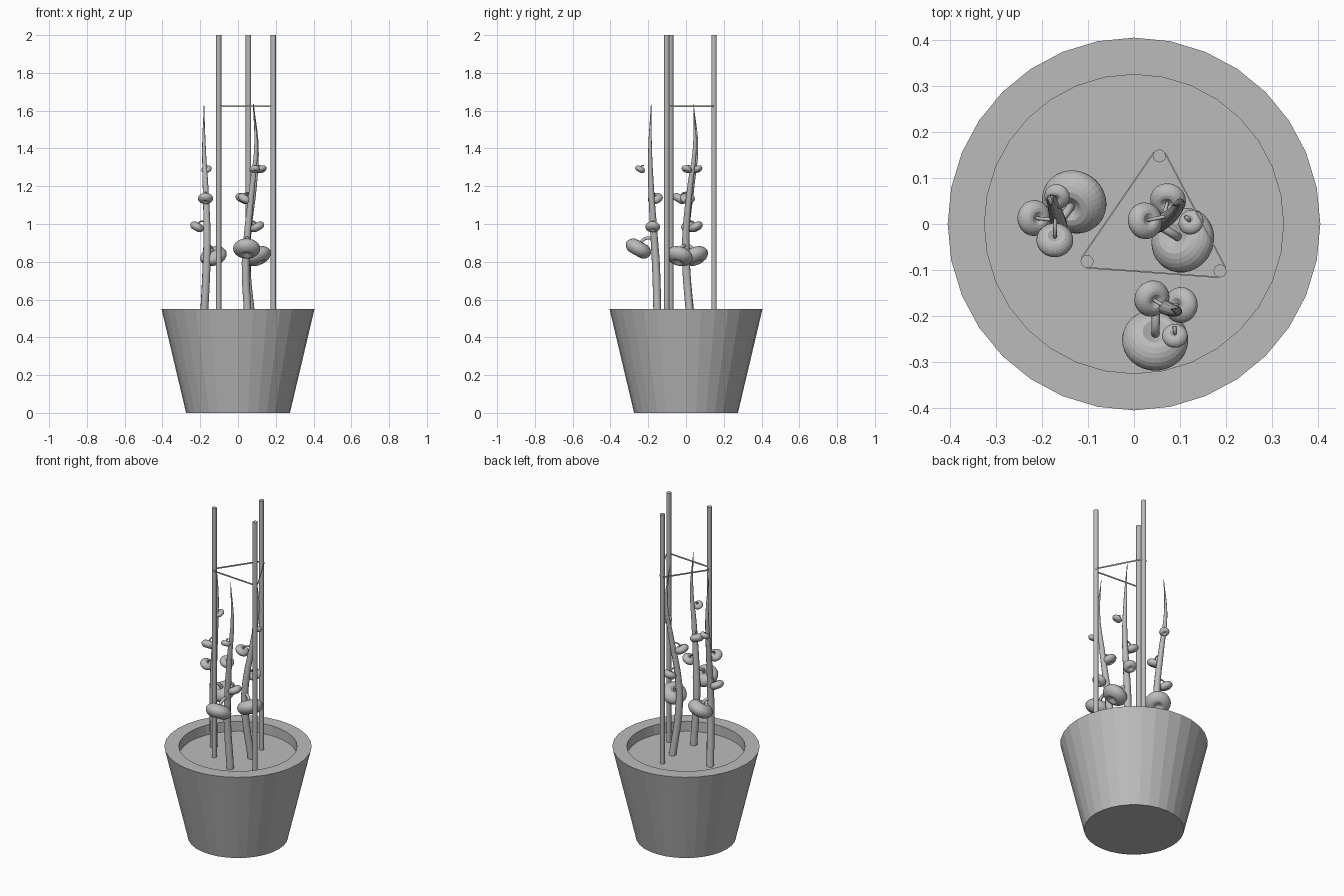
import bpy
import bmesh
import math
from mathutils import Vector

cube = bpy.data.objects.get("Cube")
if cube:
    bpy.data.objects.remove(cube, do_unlink=True)

grey = bpy.data.materials.new("plain_grey")
grey.use_nodes = True
grey.diffuse_color = (0.5, 0.5, 0.5, 1)
grey.node_tree.nodes["Principled BSDF"].inputs["Base Color"].default_value = (0.5, 0.5, 0.5, 1)


def add_object(name, mesh, smooth=False):
    obj = bpy.data.objects.new(name, mesh)
    bpy.context.scene.collection.objects.link(obj)
    mesh.materials.clear()
    mesh.materials.append(grey)
    for face in mesh.polygons:
        face.use_smooth = smooth
    return obj


def lathe(name, profile, sides):
    """Revolve (radius, height) points around the z axis."""
    bm = bmesh.new()
    verts = [bm.verts.new((r, 0, z)) for r, z in profile]
    edges = [bm.edges.new(pair) for pair in zip(verts, verts[1:])]
    bmesh.ops.spin(bm, geom=verts + edges, cent=(0, 0, 0), axis=(0, 0, 1),
                   angle=math.tau, steps=sides, use_duplicate=False)
    bmesh.ops.remove_doubles(bm, verts=bm.verts, dist=0.00001)
    bmesh.ops.recalc_face_normals(bm, faces=bm.faces)
    mesh = bpy.data.meshes.new(name)
    bm.to_mesh(mesh)
    bm.free()
    return add_object(name, mesh)


def tube(name, points, radii):
    """Round tapered tube through the points."""
    curve = bpy.data.curves.new(name, "CURVE")
    curve.dimensions = "3D"
    curve.bevel_depth = 1
    curve.bevel_resolution = 3
    curve.resolution_u = 6
    curve.use_fill_caps = True
    spline = curve.splines.new("BEZIER")
    spline.bezier_points.add(len(points) - 1)
    for knot, point, radius in zip(spline.bezier_points, points, radii):
        knot.co = point
        knot.radius = radius
        knot.handle_left_type = knot.handle_right_type = "AUTO"
    temp = bpy.data.objects.new("temp", curve)
    bpy.context.scene.collection.objects.link(temp)
    bpy.context.view_layer.update()
    mesh = bpy.data.meshes.new_from_object(
        temp.evaluated_get(bpy.context.evaluated_depsgraph_get()))
    bpy.data.objects.remove(temp, do_unlink=True)
    mesh.name = name
    return add_object(name, mesh, smooth=True)


# Pot with a flat rim and a sunken soil surface
lathe("pot", [(0, 0), (0.275, 0), (0.405, 0.55), (0.325, 0.55), (0.325, 0.49), (0, 0.49)], 32)

# Three support stakes
stakes = [Vector((0.055, 0.148)), Vector((-0.102, -0.081)), Vector((0.187, -0.102))]
stake_radius = 0.014
for i, spot in enumerate(stakes):
    stake = lathe(f"stake_{i + 1}",
                  [(0, 0.45), (stake_radius, 0.45), (stake_radius, 2), (0, 2)], 16)
    stake.location = (spot.x, spot.y, 0)

# Thin band tied around the stakes
for i, start in enumerate(stakes):
    end = stakes[(i + 1) % 3]
    along = end - start
    outward = Vector((along.y, -along.x)).normalized() * stake_radius
    middle = (start + end) / 2 + outward
    bm = bmesh.new()
    bmesh.ops.create_cube(bm, size=1)
    bmesh.ops.scale(bm, verts=bm.verts, vec=(along.length, 0.003, 0.008))
    mesh = bpy.data.meshes.new("tie")
    bm.to_mesh(mesh)
    bm.free()
    tie = add_object(f"tie_{i + 1}", mesh)
    tie.location = (middle.x, middle.y, 1.623)
    tie.rotation_euler.z = math.atan2(along.y, along.x)


# Fruit: flattened ball with a dimple at both ends
def add_fruit(name, centre, radius, axis):
    profile = []
    for k in range(17):
        a = math.pi * k / 16
        r = max(math.sin(a), 0) if 0 < k < 16 else 0
        dimple = 1 - 0.5 * math.exp(-(r / 0.3) ** 2)
        profile.append((radius * r, radius * 0.64 * math.cos(a) * dimple))
    fruit = lathe(name, profile, 32)
    fruit.location = centre
    fruit.rotation_mode = "QUATERNION"
    fruit.rotation_quaternion = axis.to_track_quat("Z", "Y")


def point_at(path, z):
    for a, b in zip(path, path[1:]):
        if z <= b.z:
            return a.lerp(b, (z - a.z) / (b.z - a.z))
    return path[-1]


# Plants: a wavy tapering stem, then fruits from the lowest to the highest
stem_heights = [0.47, 0.8, 0.95, 1.2, 1.4, 1.635]
stem_radii = [0.021, 0.021, 0.019, 0.015, 0.01, 0.001]
fruit_radii = [0.072, 0.039, 0.04, 0.028]
plants = {
    "left_back": dict(
        stem=[(0.075, 0.025), (0.045, 0), (0.052, 0), (0.085, 0.022), (0.1, 0.046), (0.083, 0.04)],
        fruit=[(0.106, -0.035), (0.074, 0.052), (0.024, 0.007), (0.124, 0.004)], low=0.83),
    "right": dict(
        stem=[(-0.182, 0.028), (-0.166, 0), (-0.164, 0), (-0.172, 0.03), (-0.18, 0.055), (-0.18, 0.04)],
        fruit=[(-0.13, 0.048), (-0.217, 0.013), (-0.172, -0.035), (-0.167, 0.06)], low=0.83),
    "front": dict(
        stem=[(0.055, -0.15), (0.04, -0.16), (0.05, -0.17), (0.075, -0.185), (0.095, -0.19), (0.08, -0.185)],
        fruit=[(0.046, -0.252), (0.102, -0.176), (0.039, -0.162), (0.089, -0.243)], low=0.87),
}
for side, plant in plants.items():
    path = [Vector((x, y, z)) for (x, y), z in zip(plant["stem"], stem_heights)]
    tube(f"{side}_stem", path, stem_radii)
    fruit_heights = [plant["low"], 0.985, 1.135, 1.29]
    for i, ((x, y), z, radius) in enumerate(zip(plant["fruit"], fruit_heights, fruit_radii)):
        centre = Vector((x, y, z))
        joint = point_at(path, z + 0.8 * radius)
        lean = Vector((joint.x - x, joint.y - y, 0)).normalized()
        axis = (lean * 0.55 + Vector((0, 0, 1))).normalized()
        add_fruit(f"{side}_fruit_{i + 1}", centre, radius, axis)
        # Stalk, cut short on the topmost fruit
        root = centre + axis * radius * 0.25
        bend = centre + axis * radius * 0.75
        tip = bend.lerp(joint, 0.25) if i == 3 else joint
        thick = 0.009 if i == 0 else 0.004
        tube(f"{side}_stalk_{i + 1}", [root, bend, tip], [thick] * 3)
